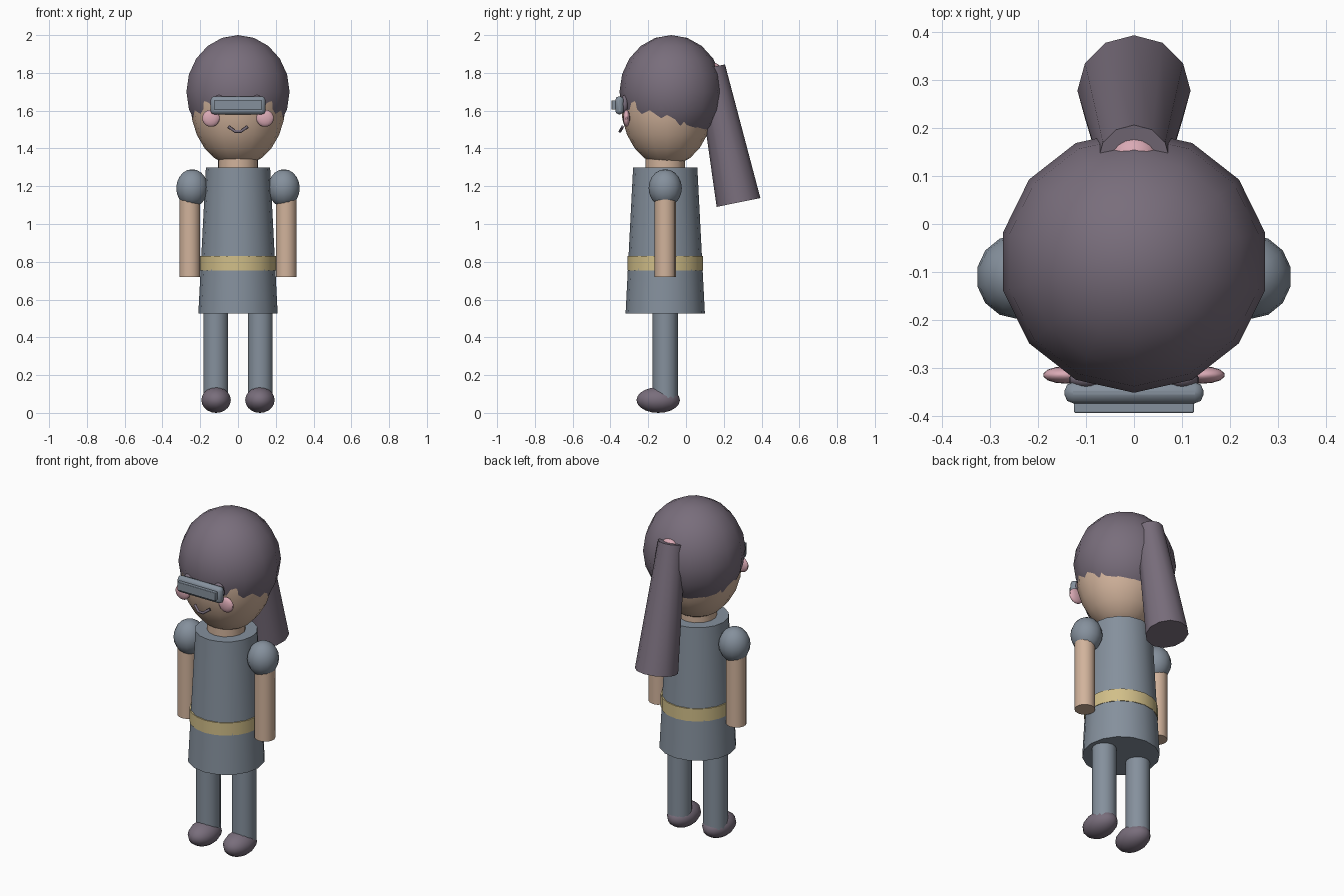
import bpy
import math
from mathutils import Vector

cube = bpy.data.objects.get("Cube")
if cube:
    bpy.data.objects.remove(cube, do_unlink=True)


def material(name, rgb):
    mat = bpy.data.materials.new(name)
    mat.use_nodes = True
    mat.diffuse_color = (*rgb, 1)
    mat.node_tree.nodes["Principled BSDF"].inputs["Base Color"].default_value = (*rgb, 1)
    return mat


hair = material("dusky purple", (0.19, 0.155, 0.20))
slate = material("slate blue grey", (0.235, 0.28, 0.335))
skin = material("warm skin", (0.64, 0.45, 0.33))
gold = material("soft gold", (0.64, 0.52, 0.25))
pink = material("blush pink", (0.70, 0.40, 0.46))


def finish(name, mat):
    obj = bpy.context.object
    obj.name = name
    obj.data.materials.clear()
    obj.data.materials.append(mat)
    bpy.ops.object.shade_smooth_by_angle(angle=math.radians(50))
    return obj


def ball(name, centre, radii, mat, segments=14, rings=10):
    """Ellipsoid with a vertex column on its front."""
    bpy.ops.mesh.primitive_uv_sphere_add(segments=segments, ring_count=rings, radius=1, location=centre)
    bpy.context.object.scale = radii
    bpy.ops.object.transform_apply(location=False, rotation=False, scale=True)
    return finish(name, mat)


def tube(name, bottom, top, r_bottom, r_top, mat, sides=14):
    """Straight or tapered round part between two points."""
    a, b = Vector(bottom), Vector(top)
    bpy.ops.mesh.primitive_cone_add(vertices=sides, radius1=r_bottom, radius2=r_top,
                                    depth=(b - a).length, location=(a + b) / 2)
    bpy.context.object.rotation_euler = (b - a).to_track_quat('Z', 'Y').to_euler()
    return finish(name, mat)


def box(name, centre, size, bevel, mat):
    bpy.ops.mesh.primitive_cube_add(size=1, location=centre)
    obj = bpy.context.object
    obj.scale = size
    bpy.ops.object.transform_apply(location=False, rotation=False, scale=True)
    mod = obj.modifiers.new("soft edges", 'BEVEL')
    mod.width, mod.segments = bevel, 2
    return finish(name, mat)


AXIS = -0.11  # depth of the body's centre line

# Body
tube("tunic", (0, AXIS, 0.525), (0, AXIS, 1.30), 0.21, 0.17, slate, 16)
tube("belt", (0, AXIS, 0.755), (0, AXIS, 0.83), 0.20, 0.20, gold, 20)
tube("neck", (0, AXIS, 1.26), (0, AXIS, 1.40), 0.105, 0.105, skin)

# Limbs
for side, s in (("left", 1), ("right", -1)):
    tube(side + "_leg", (s * 0.118, AXIS, 0.07), (s * 0.118, AXIS, 0.56), 0.067, 0.067, slate)
    ball(side + "_shoe", (s * 0.116, -0.147, 0.068), (0.08, 0.115, 0.068), hair)
    tube(side + "_arm", (s * 0.255, AXIS, 0.72), (s * 0.255, AXIS, 1.20), 0.056, 0.056, skin)
    ball(side + "_sleeve", (s * 0.243, AXIS, 1.19), (0.086, 0.088, 0.10), slate)

# Head and hair
ball("head", (0, -0.10, 1.64), (0.252, 0.245, 0.335), skin, 16, 12)
ball("hair_cap", (0, -0.078, 1.70), (0.28, 0.274, 0.30), hair)
tube("ponytail", (0, 0.278, 1.114), (0, 0.133, 1.83), 0.118, 0.075, hair, 12)
ball("hair_tie", (0, 0.14, 1.805), (0.055, 0.05, 0.05), pink)

# Face
for side, s in (("left", 1), ("right", -1)):
    ball(side + "_cheek", (s * 0.143, -0.315, 1.56), (0.047, 0.018, 0.045), pink)
    ball(side + "_eye", (s * 0.10, -0.325, 1.635), (0.036, 0.022, 0.048), hair)

curve = bpy.data.curves.new("mouth", 'CURVE')
curve.dimensions = '3D'
curve.bevel_depth = 0.008
curve.bevel_resolution = 1
curve.use_fill_caps = True
spline = curve.splines.new('POLY')
points = [(-0.05, -0.335, 1.515), (-0.015, -0.35, 1.49),
          (0.015, -0.35, 1.49), (0.05, -0.335, 1.515)]
spline.points.add(len(points) - 1)
for p, co in zip(spline.points, points):
    p.co = (*co, 1)
mouth = bpy.data.objects.new("mouth", curve)
curve.materials.append(hair)
bpy.context.collection.objects.link(mouth)

# Goggles
box("goggle_frame", (0, -0.352, 1.628), (0.29, 0.044, 0.095), 0.018, slate)
box("goggle_visor", (0, -0.38, 1.63), (0.25, 0.028, 0.05), 0.003, slate)
